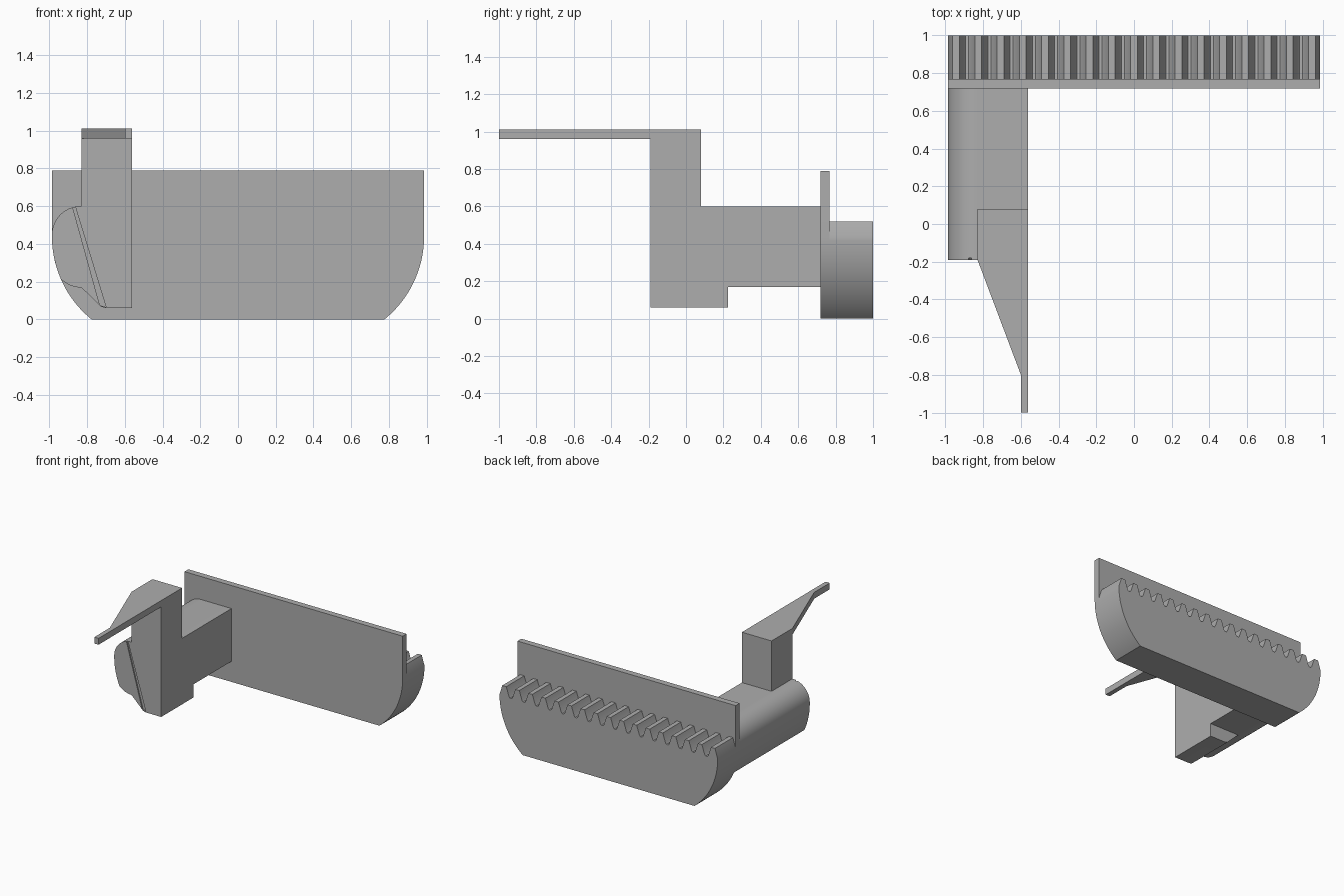
import bpy, bmesh, math
from mathutils import Vector

cube = bpy.data.objects.get("Cube")
if cube:
    bpy.data.objects.remove(cube, do_unlink=True)

GREY = (0.42, 0.42, 0.42, 1)
mat = bpy.data.materials.new("plain grey")
mat.use_nodes = True
mat.diffuse_color = GREY
mat.node_tree.nodes["Principled BSDF"].inputs["Base Color"].default_value = GREY


def prism(name, points, lo, hi, axis="y"):
    """Extrude a 2D outline along y (outline in x, z) or z (outline in x, y)."""
    bm = bmesh.new()
    place = (lambda a, b: (a, lo, b)) if axis == "y" else (lambda a, b: (a, b, lo))
    face = bm.faces.new([bm.verts.new(place(a, b)) for a, b in points])
    grown = bmesh.ops.extrude_face_region(bm, geom=[face])
    moved = [g for g in grown["geom"] if isinstance(g, bmesh.types.BMVert)]
    step = Vector((0, hi - lo, 0)) if axis == "y" else Vector((0, 0, hi - lo))
    bmesh.ops.translate(bm, verts=moved, vec=step)
    bmesh.ops.recalc_face_normals(bm, faces=bm.faces)
    mesh = bpy.data.meshes.new(name)
    bm.to_mesh(mesh)
    bm.free()
    mesh.materials.append(mat)
    obj = bpy.data.objects.new(name, mesh)
    bpy.context.collection.objects.link(obj)
    return obj


def smooth(obj):
    bpy.ops.object.select_all(action="DESELECT")
    obj.select_set(True)
    bpy.context.view_layer.objects.active = obj
    bpy.ops.object.shade_smooth_by_angle(angle=math.radians(25))


HALF, BEND, RADIUS = 0.987, 0.44, 0.566


def side_curve(z_from, z_to, steps=20):
    """Curved left-hand edge shared by the plate and the arm (negative x)."""
    start, end = (math.asin((BEND - z) / RADIUS) for z in (z_from, z_to))
    angles = [start + (end - start) * i / steps for i in range(steps + 1)]
    return [(-HALF + RADIUS * (1 - math.cos(a)), BEND - RADIUS * math.sin(a))
            for a in angles]


# Upright plate with rounded lower corners
left_edge = side_curve(BEND, 0)
right_edge = [(-x, z) for x, z in reversed(left_edge)]
bowl = left_edge + right_edge
smooth(prism("back_plate", [(-HALF, 0.788)] + bowl + [(HALF, 0.788)], 0.718, 0.768))

# Toothed rack: half grooves at both ends, full grooves between
PITCH, TIP, ROOT = 0.118, 0.52, 0.435
groove = [(-0.041, TIP), (-0.016, 0.445), (-0.008, ROOT),
          (0.008, ROOT), (0.016, 0.445), (0.041, TIP)]
teeth = [(HALF - 0.025, TIP)]
for i in range(16):
    centre = (7.5 - i) * PITCH
    teeth += [(centre - dx, z) for dx, z in groove]
teeth.append((-HALF + 0.025, TIP))
smooth(prism("toothed_rack", bowl + teeth, 0.768, 1.0))

# Arm outline: rounded outer side, flat inner side
INNER, OUTER, ARM_TOP, ARM_BASE = -0.562, -0.83, 0.6, 0.168
shoulder = [(-0.835 - 0.152 * math.sin(a), 0.448 + 0.152 * math.cos(a))
            for a in (math.radians(6 * i) for i in range(16))]
flank = side_curve(0.43, 0.21, 8)
lower_lip = [(-0.915, 0.194), (-0.89, 0.18), (-0.86, 0.171), (OUTER, ARM_BASE)]
outer_side = shoulder + flank + lower_lip
smooth(prism("arm", outer_side + [(INNER, ARM_BASE), (INNER, ARM_TOP)], 0.08, 0.718))

# Foot below the arm
foot = [(OUTER, ARM_BASE), (-0.725, 0.066), (-0.7, 0.06), (INNER, 0.06)]
prism("foot", foot + [(INNER, ARM_BASE)], 0.08, 0.225)

# Front block: arm end, foot and post in one outline
POST_TOP, FLAG_BASE = 1.012, 0.96
front = [(OUTER, ARM_TOP)] + outer_side + foot[1:] + [(INNER, FLAG_BASE), (OUTER, FLAG_BASE)]
block = prism("front_post", front, -0.19, 0.08)

# Narrow slanted slot in the front face
slot = prism("slot_cutter", [(-0.884, 0.62), (-0.733, 0.075), (-0.7, 0.065), (-0.87, 0.62)],
             -0.21, -0.18)
cut = block.modifiers.new("slot", "BOOLEAN")
cut.operation, cut.object, cut.solver = "DIFFERENCE", slot, "EXACT"
slot.hide_render = True
slot.hide_set(True)
smooth(block)

# Tapered pointer on top of the post
prism("pointer", [(OUTER, 0.08), (OUTER, -0.19), (-0.6, -0.8), (-0.6, -1.0),
                  (INNER, -1.0), (INNER, 0.08)], FLAG_BASE, POST_TOP, "z")
